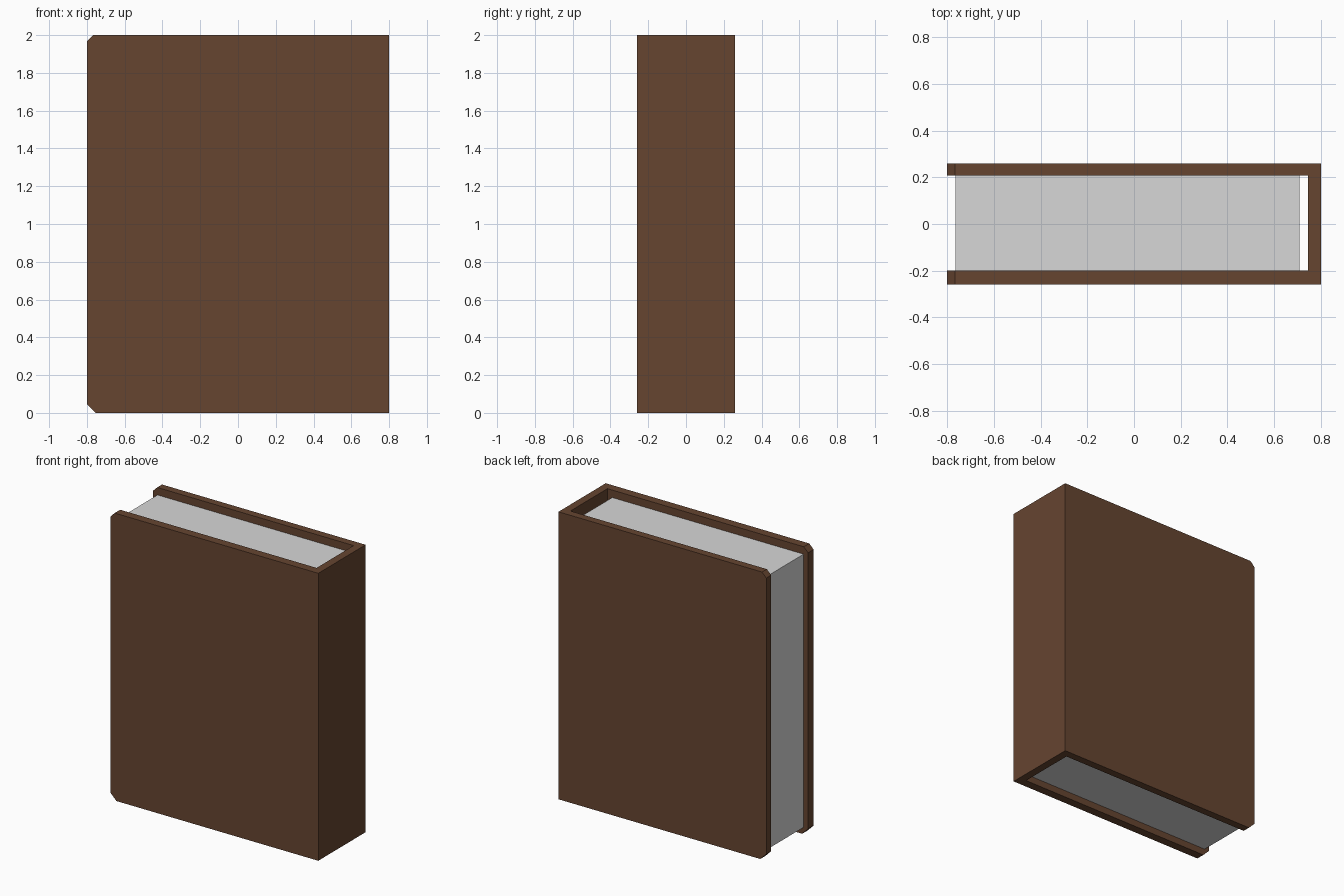
import bpy, bmesh

if "Cube" in bpy.data.objects:
    bpy.data.objects.remove(bpy.data.objects["Cube"])


def material(name, rgb):
    m = bpy.data.materials.new(name)
    m.diffuse_color = (*rgb, 1.0)
    m.use_nodes = True
    m.node_tree.nodes["Principled BSDF"].inputs["Base Color"].default_value = m.diffuse_color
    return m


def extrude_profile(name, profile, z0, z1, mat, bevels=()):
    """Extrude an XY outline from z0 to z1, then bevel fore-edge corners."""
    bm = bmesh.new()
    face = bm.faces.new([bm.verts.new((x, y, z0)) for x, y in profile])
    ext = bmesh.ops.extrude_face_region(bm, geom=[face])
    verts = [g for g in ext["geom"] if isinstance(g, bmesh.types.BMVert)]
    bmesh.ops.translate(bm, vec=(0, 0, z1 - z0), verts=verts)
    bmesh.ops.recalc_face_normals(bm, faces=bm.faces[:])
    for z, size in bevels:
        edges = [e for e in bm.edges
                 if all(abs(v.co.z - z) < 1e-4 and v.co.x < -0.799 for v in e.verts)]
        bmesh.ops.bevel(bm, geom=edges, offset=size, segments=1,
                        affect='EDGES', offset_type='OFFSET')
    mesh = bpy.data.meshes.new(name)
    bm.to_mesh(mesh)
    bm.free()
    mesh.materials.append(mat)
    obj = bpy.data.objects.new(name, mesh)
    bpy.context.collection.objects.link(obj)
    return obj


brown = material("brown leather", (0.133, 0.059, 0.030))
paper = material("pale grey paper", (0.68, 0.68, 0.68))

# Cover: two boards joined by the spine, clipped at the fore-edge corners
front_in, back_in = -0.20, 0.207
extrude_profile("book_cover", [
    (-0.8, -0.26), (0.8, -0.26), (0.8, 0.26), (-0.8, 0.26),
    (-0.8, back_in), (0.745, back_in), (0.745, front_in), (-0.8, front_in),
], 0.0, 2.0, brown, bevels=((2.0, 0.033), (0.0, 0.046)))

# Page block, set back from the cover edges and the spine
extrude_profile("page_block", [
    (-0.765, front_in), (0.708, front_in), (0.708, back_in), (-0.765, back_in),
], 0.047, 1.948, paper)
